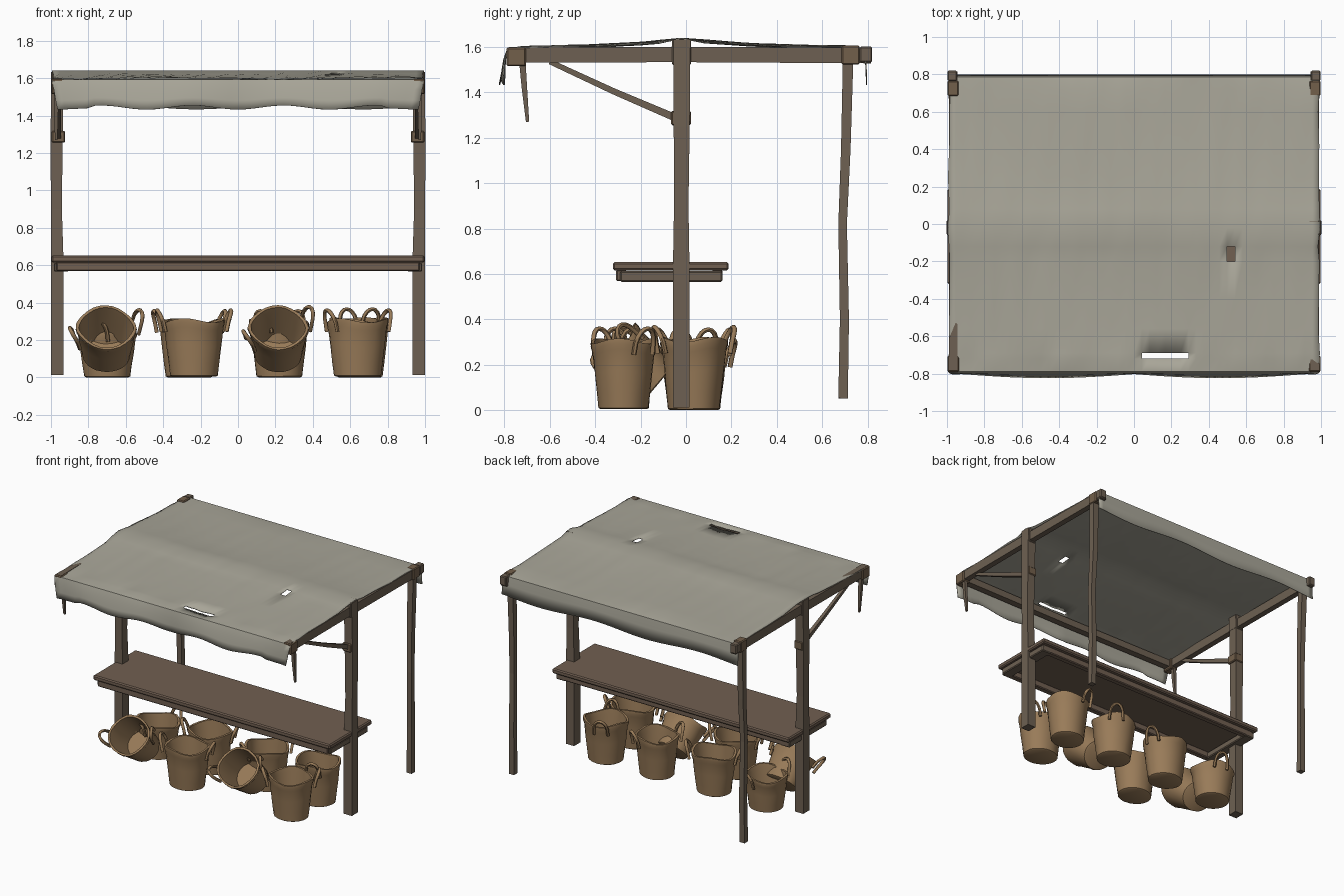
import bpy, bmesh, math, random
from mathutils import Vector, Matrix

if "Cube" in bpy.data.objects:
    bpy.data.objects.remove(bpy.data.objects["Cube"])

random.seed(4)

def material(name, rgb):
    m = bpy.data.materials.new(name)
    m.diffuse_color = (*rgb, 1)
    m.use_nodes = True
    m.node_tree.nodes["Principled BSDF"].inputs["Base Color"].default_value = m.diffuse_color
    return m

WOOD = material("weathered wood", (0.155, 0.118, 0.085))
PLANK = material("table wood", (0.165, 0.115, 0.083))
ROPE = material("rope", (0.17, 0.115, 0.07))
CLOTH = material("grey canvas", (0.40, 0.385, 0.32))
WICKER = material("wicker", (0.32, 0.20, 0.10))

def finish(name, bm, mat, smooth=None):
    bmesh.ops.recalc_face_normals(bm, faces=bm.faces)
    me = bpy.data.meshes.new(name)
    bm.to_mesh(me)
    bm.free()
    me.materials.append(mat)
    ob = bpy.data.objects.new(name, me)
    bpy.context.collection.objects.link(ob)
    if smooth:
        bpy.ops.object.select_all(action='DESELECT')
        bpy.context.view_layer.objects.active = ob
        ob.select_set(True)
        bpy.ops.object.shade_smooth_by_angle(angle=math.radians(smooth))
    return ob

def sweep(name, pts, a, b, mat, sides=4, ref=(0, 1, 0), taper=None, smooth=None):
    """Sweep a section (half sizes a, b) along points; four sides give a beam."""
    bm, pts, rings = bmesh.new(), [Vector(p) for p in pts], []
    k = math.sqrt(2) if sides == 4 else 1
    for i, p in enumerate(pts):
        t = (pts[min(i + 1, len(pts) - 1)] - pts[max(i - 1, 0)]).normalized()
        u = Vector(ref).cross(t).normalized()
        v = t.cross(u)
        f = k * (taper[i] if taper else 1)
        rings.append([bm.verts.new(p + f * (a * math.cos(w) * u + b * math.sin(w) * v))
                      for w in [(j + 0.5) * math.tau / sides for j in range(sides)]])
    for r, q in zip(rings, rings[1:]):
        for j in range(sides):
            n = (j + 1) % sides
            bm.faces.new((r[j], r[n], q[n], q[j]))
    bm.faces.new(rings[0])
    bm.faces.new(rings[-1])
    return finish(name, bm, mat, smooth)

def box(name, x0, x1, y0, y1, z0, z1, mat, bevel=0.006):
    bm = bmesh.new()
    bmesh.ops.create_cube(bm, size=1)
    bmesh.ops.scale(bm, vec=(x1 - x0, y1 - y0, z1 - z0), verts=bm.verts)
    bmesh.ops.translate(bm, vec=((x0 + x1) / 2, (y0 + y1) / 2, (z0 + z1) / 2), verts=bm.verts)
    bmesh.ops.bevel(bm, geom=bm.edges[:], offset=bevel, segments=1, affect='EDGES')
    return finish(name, bm, mat)

# Frame, the same on both sides
for s, side in ((-1, "left"), (1, "right")):
    def sbox(name, x0, x1, *rest):
        box(side + "_" + name, min(s * x0, s * x1), max(s * x0, s * x1), *rest)
    sweep(side + "_main_post",
          [(s * .966, -.021, .012), (s * .966, -.021, .6), (s * .971, -.021, .9),
           (s * .970, -.019, 1.25), (s * .965, -.018, 1.632)],
          .034, .037, WOOD, taper=[1, 1, .86, .95, 1])
    sweep(side + "_rear_post",
          [(s * .972, .692, .052), (s * .97, .698, .4), (s * .972, .690, .82),
           (s * .966, .704, 1.15), (s * .97, .714, 1.54)],
          .021, .021, WOOD, taper=[1, .95, .9, 1, 1.1])
    sweep(side + "_roof_beam",
          [(s * .966, -.78, 1.565), (s * .966, -.02, 1.567), (s * .966, .815, 1.562)],
          .034, .022, WOOD, ref=(1, 0, 0))
    sweep(side + "_brace",
          [(s * .958, -.60, 1.535), (s * .958, -.32, 1.405), (s * .96, -.04, 1.285)],
          .015, .013, WOOD, ref=(1, 0, 0), taper=[.75, .9, 1.1])
    sweep(side + "_hanging_stub",
          [(s * .972, -.722, 1.55), (s * .972, -.712, 1.42), (s * .972, -.698, 1.27)],
          .011, .012, WOOD, taper=[1.2, 1, .6])
    # Lashings and joint blocks
    sbox("post_lashing", .925, .996, -.066, .022, 1.255, 1.318, ROPE)
    sbox("front_corner_lashing", .935, .998, -.79, -.705, 1.515, 1.598, ROPE)
    sbox("rear_corner_lashing", .938, .998, .685, .765, 1.522, 1.606, ROPE)
    sbox("rear_beam_end", .945, .998, .765, .82, 1.532, 1.602, WOOD)
    sbox("post_cap", .932, .998, -.062, .022, 1.52, 1.634, WOOD)
    # Support under each end of the table
    sbox("table_bearer", .905, .985, -.29, .16, .565, .612, WOOD)

for name, y in (("front_roof_beam", -.748), ("rear_roof_beam", .75)):
    sweep(name, [(-.96, y, 1.56), (0, y, 1.555), (.96, y, 1.56)], .026, .025, WOOD)

# Table top and its rails
box("table_top", -.998, .998, -.322, .188, .615, .652, PLANK, .008)
box("table_front_rail", -.97, .97, -.308, -.262, .568, .618, PLANK)
box("table_rear_rail", -.97, .97, .115, .160, .568, .618, PLANK)

# Canvas cover: a y-z profile drawn across x, with hanging front and rear hems
profile = [(-.812, 1.432), (-.806, 1.48), (-.800, 1.54), (-.787, 1.59), (-.72, 1.596), (-.69, 1.597),
           (-.56, 1.600), (-.40, 1.604), (-.20, 1.615), (-.12, 1.622), (-.02, 1.638), (.08, 1.625),
           (.25, 1.612), (.42, 1.604), (.6, 1.600), (.72, 1.598), (.785, 1.592), (.792, 1.53), (.796, 1.445)]
bm = bmesh.new()
N = 48
rows = []
for i, (y, z) in enumerate(profile):
    row = []
    for j in range(N + 1):
        x = -1 + 2 * j / N
        px, py, pz = x * .995, y, z
        if i < 3:                                    # wavy front hem
            w = (3 - i) / 3
            py += w * (.012 - .022 * abs(math.sin(x * 3.3)))
            pz += w * .022 * (math.sin(abs(x) * 6.2) ** 2) * (1 if abs(x) < .8 else .4)
            px -= w * .03 * x
        elif i > 16:                                 # rear hem
            pz += .012 * math.sin(x * 7) * (i - 16) / 2
        elif 3 < i < 16 and i != 10:                 # light creases and sag
            pz += random.uniform(-.003, .003) + .004 * math.sin(5 * x + 4 * y)
            if j in (0, N):
                px -= math.copysign(random.uniform(0, .012), x)
        row.append(bm.verts.new((px, py, pz)))
    rows.append(row)
for i in range(len(rows) - 1):
    for j in range(N):
        x, y = -1 + (2 * j + 1) / N, (profile[i][0] + profile[i + 1][0]) / 2
        torn = (abs(x - .52) < .02 and abs(y + .16) < .02) or (.05 < x < .28 and abs(y + .705) < .01)
        if not torn:
            bm.faces.new((rows[i][j], rows[i][j + 1], rows[i + 1][j + 1], rows[i + 1][j]))
cover = finish("canvas_cover", bm, CLOTH, 30)
sol = cover.modifiers.new("thickness", 'SOLIDIFY')
sol.thickness = .005
sol.offset = 0

# Baskets: a lathed wall with uneven weave, hollow inside, and two rim handles
def basket(name, loc, h, turn, tilt=0):
    rx, ry, seg = .162, .146, 28
    shape = [(.70, 0), (.77, .02), (.82, .25), (.89, .55), (.95, .85), (1.0, .93), (1.0, 1.0),
             (.90, 1.0), (.87, .88), (.80, .5), (.71, .1)]
    m = Matrix.Translation(loc) @ Matrix.Rotation(math.radians(tilt), 4, 'X')
    ph = random.uniform(0, 6)
    bm, rings = bmesh.new(), []
    for k, (r, z) in enumerate(shape):
        ring = []
        for j in range(seg):
            a = math.tau * j / seg
            f = r * (1 + .018 * math.sin(2 * a + ph) + random.uniform(-.012, .012))
            dz = .012 * z * math.sin(3 * a + ph)
            ring.append(bm.verts.new(m @ Vector((rx * f * math.cos(a), ry * f * math.sin(a), z * h + dz))))
        rings.append(ring)
    for r, q in zip(rings, rings[1:]):
        for j in range(seg):
            n = (j + 1) % seg
            bm.faces.new((r[j], r[n], q[n], q[j]))
    bm.faces.new(rings[0])
    bm.faces.new(rings[-1])
    finish(name, bm, WICKER, 40)
    for e in (0, 1):
        a = math.radians(turn) + math.pi * e
        out = Vector((math.cos(a), math.sin(a), 0))
        tan = Vector((-out.y, out.x, 0))
        base = Vector((rx * out.x, ry * out.y, h))
        pts = []
        for k in range(11):
            w = math.pi * k / 10
            lift = math.sin(w)
            pts.append(m @ (base + tan * .05 * math.cos(w) + out * (.005 + .035 * lift)
                            + Vector((0, 0, -.06 + .115 * lift ** .7))))
        sweep(f"{name}_handle_{e + 1}", pts, .011, .011, WICKER, 6, m.to_3x3() @ out, smooth=60)

for i, (x, h) in enumerate(((-.70, .25), (-.26, .30), (.22, .30), (.65, .31))):
    basket(f"rear_basket_{i + 1}", (x, .035, 0), h, (75, 20, 60, 110)[i])
basket("front_basket_1", (-.235, -.275, .004), .30, 12)
basket("front_basket_2", (.64, -.275, .004), .30, 35)
# Tipped baskets with their mouths to the front
basket("tipped_basket_1", (-.705, -.125, .112), .24, 20, 50)
basket("tipped_basket_2", (.215, -.125, .112), .24, 28, 50)
